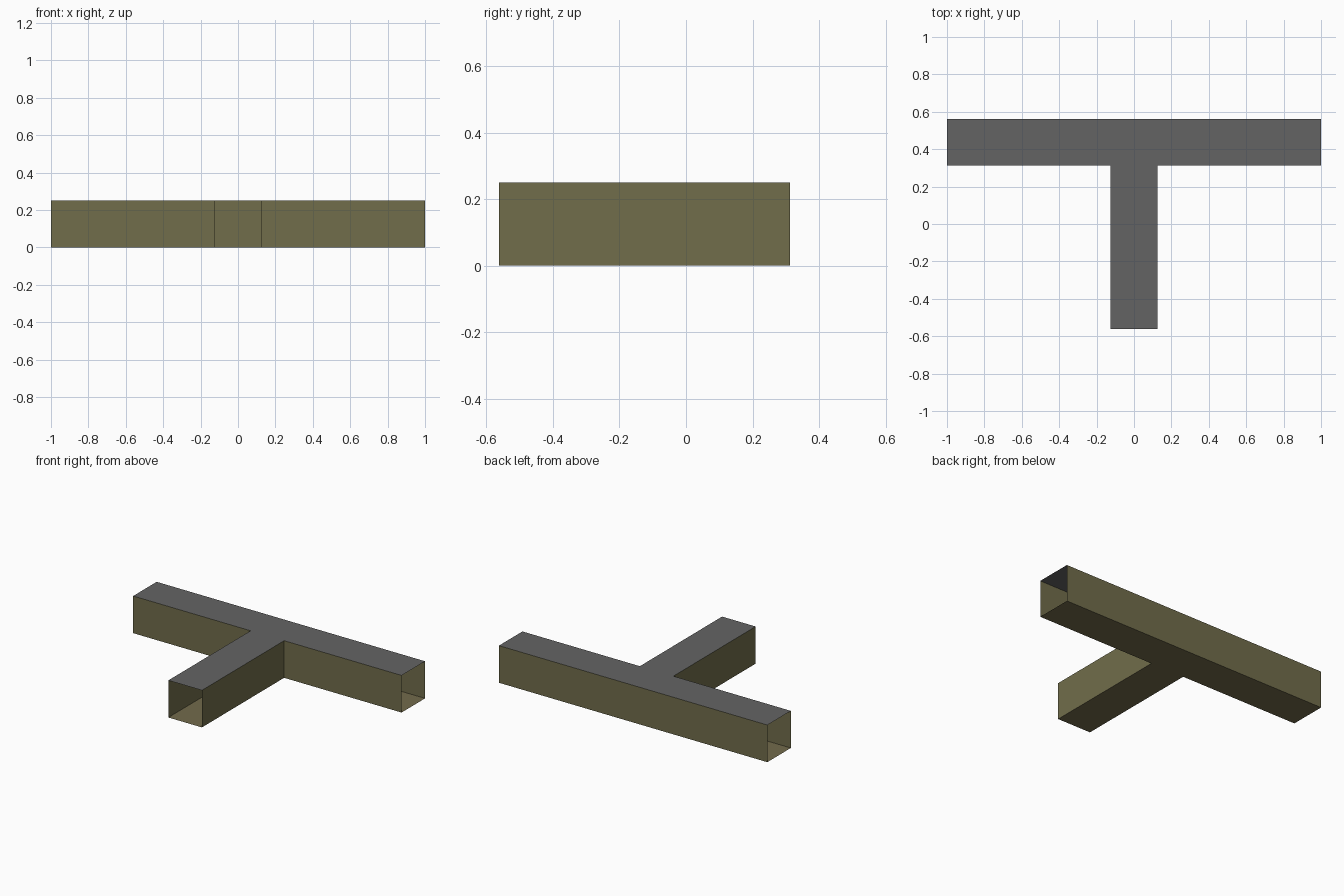
import bpy

if "Cube" in bpy.data.objects:
    bpy.data.objects.remove(bpy.data.objects["Cube"])

# T-shaped hallway: thin-sheet floor, ceiling and walls, open at three ends
H = 0.25          # corridor height
W = 0.125         # half corridor width
L = 1.0           # half length of cross hall
BACK, INNER, FRONT = 0.5625, 0.3125, -0.5625


def material(name, rgb):
    m = bpy.data.materials.new(name)
    m.diffuse_color = (*rgb, 1)
    m.use_nodes = True
    m.node_tree.nodes["Principled BSDF"].inputs["Base Color"].default_value = m.diffuse_color
    return m


def sheet(name, verts, faces, mat):
    me = bpy.data.meshes.new(name)
    me.from_pydata(verts, [], faces)
    me.materials.append(mat)
    ob = bpy.data.objects.new(name, me)
    bpy.context.collection.objects.link(ob)
    return ob


wall_mat = material("olive wall", (0.165, 0.153, 0.070))
floor_mat = material("brown olive floor", (0.171, 0.147, 0.072))
ceiling_mat = material("grey ceiling", (0.127, 0.127, 0.127))

# T plan split into three quads around the junction
rects = [(-L, -W, INNER, BACK), (-W, W, INNER, BACK),
         (W, L, INNER, BACK), (-W, W, FRONT, INNER)]


def slab(name, z, up, mat):
    verts, faces = [], []
    for x0, x1, y0, y1 in rects:
        n = len(verts)
        verts += [(x0, y0, z), (x1, y0, z), (x1, y1, z), (x0, y1, z)]
        f = (n, n + 1, n + 2, n + 3)
        faces.append(f if up else f[::-1])
    sheet(name, verts, faces, mat)


slab("floor", 0.0, False, floor_mat)
slab("ceiling", H, True, ceiling_mat)


# Walls follow the plan outline, skipping the three open ends
def wall(name, path):
    n = len(path)
    verts = [(x, y, 0) for x, y in path] + [(x, y, H) for x, y in path]
    faces = [(i, i + 1, n + i + 1, n + i) for i in range(n - 1)]
    sheet(name, verts, faces, wall_mat)


wall("back_wall", [(L, BACK), (-L, BACK)])
wall("left_corner_wall", [(-L, INNER), (-W, INNER), (-W, FRONT)])
wall("right_corner_wall", [(W, FRONT), (W, INNER), (L, INNER)])
